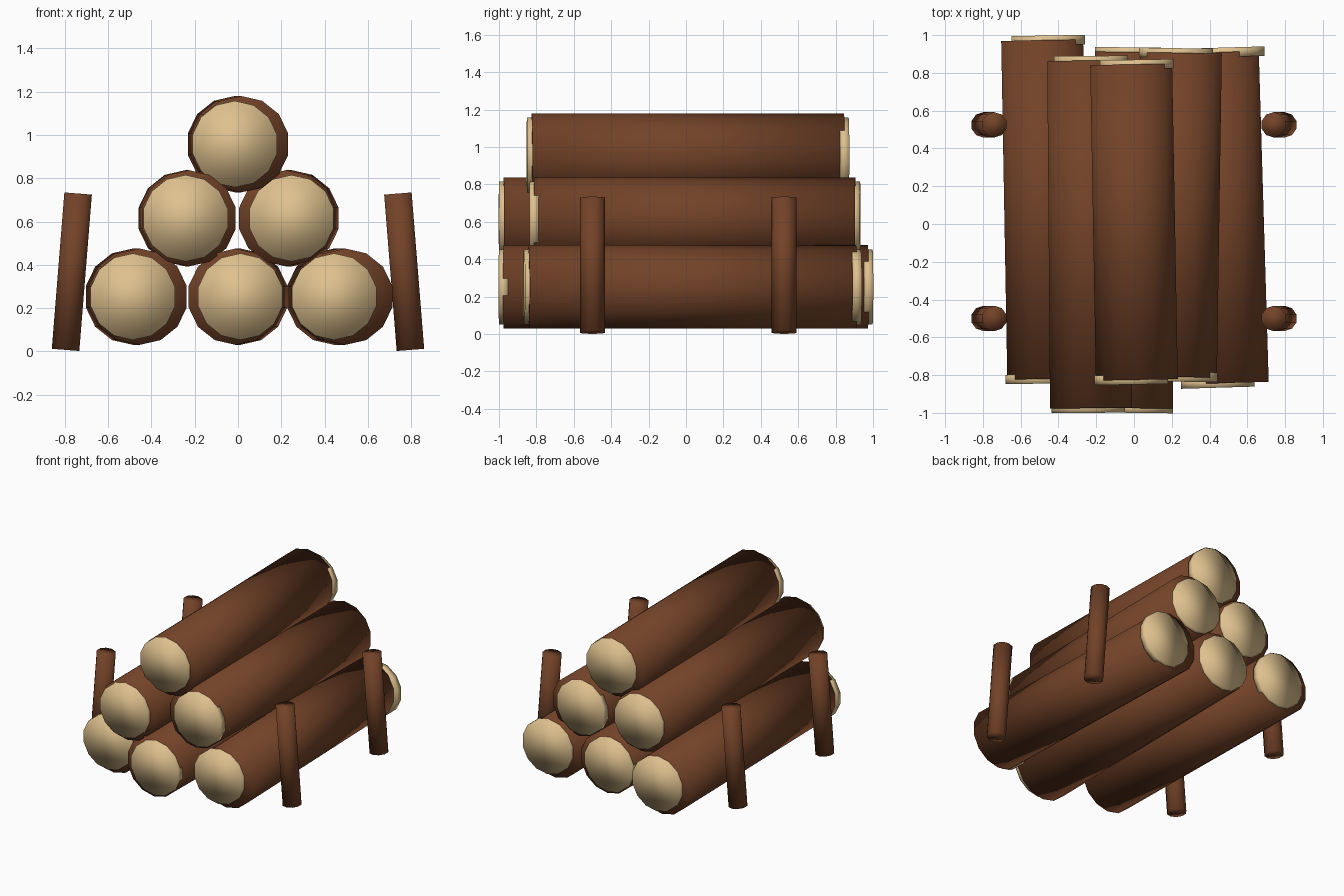
import bpy
import math
from mathutils import Matrix, Vector

cube = bpy.data.objects.get("Cube")
if cube:
    bpy.data.objects.remove(cube, do_unlink=True)


def make_material(name, color):
    mat = bpy.data.materials.new(name)
    mat.use_nodes = True
    mat.diffuse_color = color
    mat.node_tree.nodes["Principled BSDF"].inputs["Base Color"].default_value = color
    return mat


bark = make_material("brown bark", (0.17, 0.055, 0.021, 1))
cut_wood = make_material("pale cut wood", (0.73, 0.53, 0.27, 1))


def cylinder(name, sides, radius, depth, location, rotation, mat):
    bpy.ops.mesh.primitive_cylinder_add(vertices=sides, radius=radius, depth=depth,
                                        location=location, rotation=rotation)
    obj = bpy.context.object
    obj.name = name
    obj.data.materials.append(mat)
    bpy.ops.object.shade_smooth()
    return obj


LOG_RADIUS = 0.2225
CAP_RADIUS = 0.2
CAP_DEPTH = 0.05


# A log lying along y, slightly turned, with a pale disc at each end
def log(name, x, z, front, back, yaw):
    middle = Vector((x, (front + back) / 2, z))
    half = (back - front) / 2
    turn = (math.pi / 2, 0, yaw)
    cylinder(name, 14, LOG_RADIUS, half * 2, middle, turn, bark)
    # The discs sit off-centre, shifted against the turn of the log
    for end, side in (("front", -1), ("back", 1)):
        shift = Matrix.Rotation(-yaw, 3, "Z") @ Vector((0, side * half, 0))
        cylinder(f"{name}_{end}_cut", 14, CAP_RADIUS, CAP_DEPTH,
                 middle + shift, turn, cut_wood)


# Pyramid of six logs
log("bottom_log_right", -0.47, 0.2525, -0.82, 0.973, 0.018)
log("bottom_log_middle", 0, 0.2525, -0.975, 0.91, -0.012)
log("bottom_log_left", 0.47, 0.2525, -0.842, 0.91, 0.03)
log("middle_log_right", -0.235, 0.615, -0.975, 0.865, 0.008)
log("middle_log_left", 0.235, 0.615, -0.81, 0.906, -0.015)
log("top_log", 0, 0.9575, -0.825, 0.845, 0.018)

# Four stakes leaning in against the pile
for side, side_name in ((-1, "right"), (1, "left")):
    for y, end in ((-0.5, "front"), (0.525, "back")):
        cylinder(f"{end}_{side_name}_stake", 10, 0.067, 0.725,
                 (side * 0.768, y, 0.368), (0, -side * 0.08, 0), bark)
